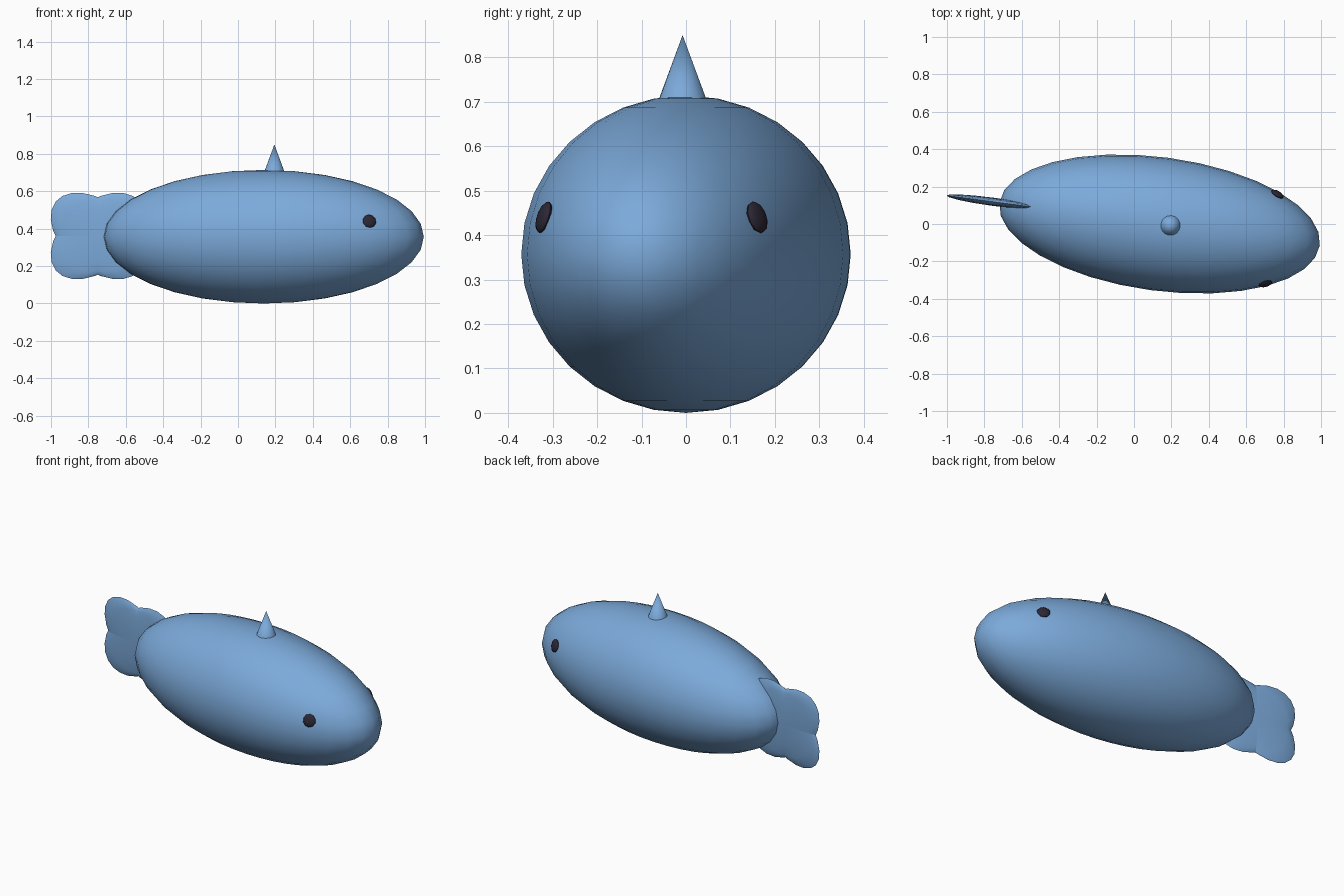
import bpy
from math import radians
from mathutils import Matrix, Vector

if "Cube" in bpy.data.objects:
    bpy.data.objects.remove(bpy.data.objects["Cube"])

# Fish frame: swims along local +x, turned slightly toward the viewer
FISH = Matrix.Translation((0.137, 0, 0.357)) @ Matrix.Rotation(radians(-7.6), 4, 'Z')
RX, RZ = 0.864, 0.357


def material(name, colour):
    m = bpy.data.materials.new(name)
    m.diffuse_color = (*colour, 1)
    m.use_nodes = True
    m.node_tree.nodes["Principled BSDF"].inputs["Base Color"].default_value = m.diffuse_color
    return m


BLUE = material("blue_skin", (0.20, 0.40, 0.70))
DARK = material("dark_eye", (0.025, 0.02, 0.035))


def finish(name, matrix, mat):
    ob = bpy.context.object
    ob.name = name
    ob.data.transform(FISH @ matrix)
    ob.data.materials.append(mat)
    bpy.ops.object.shade_smooth_by_angle(angle=radians(40))
    return ob


def ellipsoid(name, loc, scale, rot, mat, segs, rings):
    bpy.ops.mesh.primitive_uv_sphere_add(segments=segs, ring_count=rings, radius=1)
    return finish(name, Matrix.Translation(loc) @ rot @ Matrix.Diagonal((*scale, 1)), mat)


# Body
ellipsoid("body", (0, 0, 0), (RX, RZ, RZ), Matrix(), BLUE, 32, 16)

# Tail: two thin crossed lobes
for side, angle in (("a", 39), ("b", -39)):
    ellipsoid("tail_lobe_" + side, (-0.895, 0, 0.004), (0.292, 0.022, 0.181),
              Matrix.Rotation(radians(angle), 4, 'Y'), BLUE, 16, 12)

# Top fin
bpy.ops.mesh.primitive_cone_add(vertices=16, radius1=0.056, radius2=0, depth=0.15)
finish("top_fin", Matrix.Translation((0.058, 0, 0.418)), BLUE)

# Eyes: shallow discs lying on the body surface
ex, ez = 0.603, 0.083
ey = RZ * (1 - (ex / RX) ** 2 - (ez / RZ) ** 2) ** 0.5
for side, s in (("near", -1), ("far", 1)):
    normal = Vector((ex / RX**2, s * ey / RZ**2, ez / RZ**2))
    rot = normal.to_track_quat('Z', 'Y').to_matrix().to_4x4()
    ellipsoid("eye_" + side, (ex, s * ey, ez), (0.037, 0.037, 0.014), rot, DARK, 10, 8)
